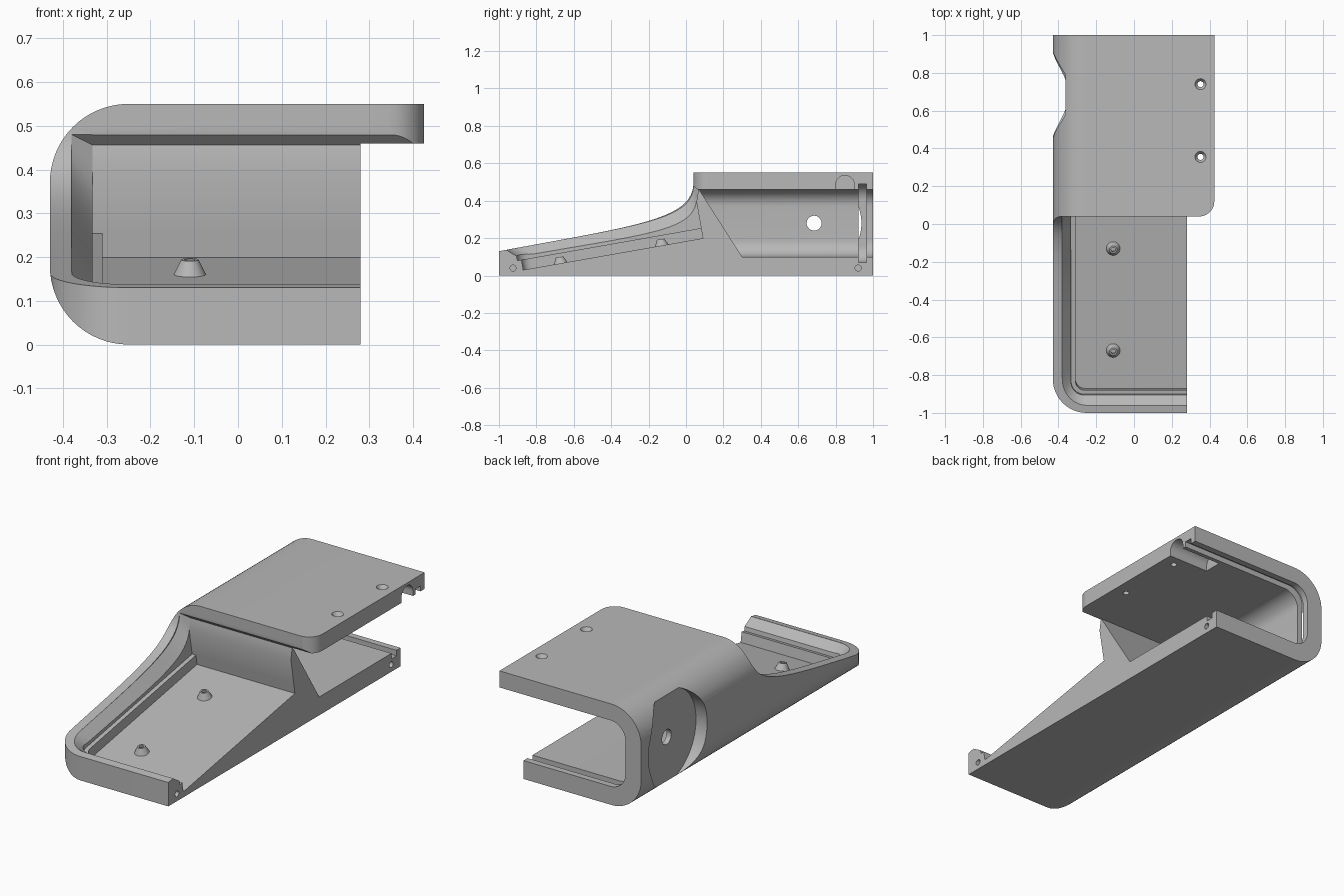
import bpy, bmesh, math
from mathutils import Vector, Matrix
from mathutils.geometry import interpolate_bezier

cube = bpy.data.objects.get("Cube")
if cube:
    bpy.data.objects.remove(cube)

grey = bpy.data.materials.new("plain grey")
grey.use_nodes = True
grey.diffuse_color = (0.48, 0.48, 0.48, 1)
grey.node_tree.nodes["Principled BSDF"].inputs["Base Color"].default_value = grey.diffuse_color


def loft(name, rings, caps=None, matrix=None):
    """Skin a row of equal rings and close both ends."""
    bm = bmesh.new()
    rows = [[bm.verts.new(p) for p in ring] for ring in rings]
    n = len(rows[0])
    for a, b in zip(rows, rows[1:]):
        for i in range(n):
            j = (i + 1) % n
            bm.faces.new((a[i], a[j], b[j], b[i]))
    for row in (rows[0], rows[-1]):
        for cap in caps or [range(n)]:
            bm.faces.new([row[i] for i in cap])
    if matrix:
        bm.transform(matrix)
    bmesh.ops.recalc_face_normals(bm, faces=bm.faces)
    mesh = bpy.data.meshes.new(name)
    bm.to_mesh(mesh)
    bm.free()
    mesh.materials.append(grey)
    obj = bpy.data.objects.new(name, mesh)
    bpy.context.collection.objects.link(obj)
    return obj


def prism(name, pts, axis, lo, hi, matrix=None):
    """Extrude a flat outline along one axis."""
    def place(p, h):
        return {"x": (h, p[0], p[1]), "y": (p[0], h, p[1]), "z": (p[0], p[1], h)}[axis]
    return loft(name, [[place(p, h) for p in pts] for h in (lo, hi)], matrix=matrix)


def rounded(corners, steps=12):
    """Outline from (u, v, radius) right-angled corners."""
    out = []
    for i, (u, v, r) in enumerate(corners):
        p = Vector((u, v))
        if not r:
            out.append(p)
            continue
        a = (Vector(corners[i - 1][:2]) - p).normalized()
        b = (Vector(corners[(i + 1) % len(corners)][:2]) - p).normalized()
        c = p + (a + b) * r
        for k in range(steps + 1):
            t = math.pi / 2 * k / steps
            out.append(c - r * (b * math.cos(t) + a * math.sin(t)))
    return out


def circle(u, v, r, n=32):
    return [(u + r * math.cos(2 * math.pi * k / n), v + r * math.sin(2 * math.pi * k / n))
            for k in range(n)]


def boolean(body, cutter, operation="DIFFERENCE"):
    cutter.hide_render = True
    mod = body.modifiers.new("cut", "BOOLEAN")
    mod.operation, mod.solver, mod.object = operation, "EXACT", cutter
    bpy.context.view_layer.objects.active = body
    bpy.ops.object.modifier_apply(modifier=mod.name)
    bpy.data.objects.remove(cutter)


def bezier(p, t):
    s = 1 - t
    w = (s ** 3, 3 * s * s * t, 3 * s * t * t, t ** 3)
    return (sum(k * q[0] for k, q in zip(w, p)), sum(k * q[1] for k, q in zip(w, p)))


# Outer shell: side section with overhanging top, trimmed by the plan outline
shell = prism("shell", rounded([(0.28, 0, 0), (0.28, 0.46, 0), (0.425, 0.46, 0),
                                (0.425, 0.55, 0), (-0.43, 0.55, 0.18), (-0.43, 0, 0.18)], 16),
              "y", -1.1, 1)
plan = rounded([(-0.43, 1.1, 0), (-0.43, -1, 0.18), (0.3, -1, 0), (0.3, 0.04, 0),
                (0.425, 0.04, 0.08), (0.425, 1.1, 0)])
boolean(shell, prism("plan", plan, "z", -0.2, 0.8), "INTERSECT")

# Swept front slope
slope = [(-1, 0.13), (-0.25, 0.27), (0.04, 0.30), (0.04, 0.5)]
curve = [bezier(slope, k / 32) for k in range(33)]
boolean(shell, prism("slope", [(-1.2, 0.09)] + curve + [(0.04, 0.8), (-1.2, 0.8)],
                     "x", -0.7, 0.7))


# Rear cavity with a leaning front wall, and the groove near the back
def cavity_section(grow):
    return rounded([(0.6, 0.1 - grow, 0), (0.6, 0.46 + grow, 0),
                    (-0.335 - grow, 0.46 + grow, 0.09), (-0.335 - grow, 0.1 - grow, 0.09)])


section = cavity_section(0)
boolean(shell, loft("cavity", [[(x, 0.3 - (z - 0.1) * 0.64, z) for x, z in section],
                               [(x, 1.1, z) for x, z in section]]))
boolean(shell, prism("groove", cavity_section(0.03), "y", 0.922, 0.965))

# Sloping front tray: upper recess, then a narrower lower pocket
tilt = Matrix.Translation((0, -0.87, 0.03)) @ Matrix.Rotation(math.radians(10), 4, "X")
for name, left, front, radius, lo, hi in (("recess", -0.333, -0.022, 0.07, 0.055, 0.5),
                                          ("pocket", -0.31, 0, 0.05, 0, 0.08)):
    outline = rounded([(0.6, front, 0), (0.6, 0.975, 0), (left, 0.975, 0), (left, front, radius)])
    boolean(shell, prism(name, outline, "z", lo, hi, tilt))

# Bevel between the rim and the tray walls
rim = [(-0.96, 0.137), (-0.25, 0.27), (0.04, 0.30), (0.04, 0.48)]
inner = [(-0.9, 0.1), (-0.2, 0.225), (0.055, 0.235), (0.058, 0.42)]


def left_edge(y, front, width, start=-0.82):
    if y >= start:
        return -0.25 - width
    return -0.25 - width * math.sqrt(max(0, 1 - ((y - start) / (front - start)) ** 2))


rows = []
for k in range(41):
    t = (k / 40) ** 2
    rows.append((bezier(rim, t), bezier(inner, t)))
rows[-1] = (rows[-1][0], (0.066, 0.456))
rings = []
for (y, z), (yi, zi) in rows:
    xo, xi = left_edge(y, -0.96, 0.13), left_edge(yi, -0.9, 0.083)
    rings.append([(xo, y, 0.8), (xo, y, z), (xi, yi, zi),
                  (0.6, yi, zi), (0.6, y, z), (0.6, y, 0.8)])
boolean(shell, loft("bevel", rings, caps=[(0, 1, 4, 5), (1, 2, 3, 4)]))

# Round dish and through hole in the left wall
boolean(shell, prism("dish", circle(0.685, 0.28, 0.253, 64), "x", -0.7, -0.363))
boolean(shell, prism("wall_hole", circle(0.685, 0.28, 0.04), "x", -0.7, 0))

# Screw holes in the lower side faces
for y in (-0.925, 0.92):
    boolean(shell, prism("side_hole", circle(y, 0.04, 0.016), "x", 0.13, 0.5))

# Countersunk holes in the top plate
for y in (0.355, 0.74):
    levels = ((0.016, 0.4), (0.016, 0.53), (0.03, 0.551), (0.03, 0.6))
    boolean(shell, loft("top_hole", [[(u, v, z) for u, v in circle(0.352, y, r)]
                                     for r, z in levels]))

# Arched slot under the overhanging plate
arch = rounded([(0.8, 0.4, 0), (0.9, 0.4, 0), (0.9, 0.535, 0.0499), (0.8, 0.535, 0.0499)])
boolean(shell, prism("slot", arch, "x", 0.18, 0.6))

# Hollow conical pegs on the tray floor
parts = [shell]
for label, y in (("front", -0.67), ("rear", -0.13)):
    place = (Matrix.Translation((-0.11, y, 0.03 + (y + 0.87) * math.tan(math.radians(10))))
             @ Matrix.Rotation(math.radians(10), 4, "X"))
    levels = ((0.039, -0.005), (0.02, 0.034), (0.012, 0.034), (0.012, 0.012))
    parts.append(loft(label + "_peg", [[(u, v, z) for u, v in circle(0, 0, r)]
                                       for r, z in levels], matrix=place))

# Smooth curved faces, keep edges crisp
bpy.ops.object.select_all(action="DESELECT")
for part in parts:
    part.select_set(True)
bpy.context.view_layer.objects.active = shell
bpy.ops.object.shade_smooth_by_angle(angle=math.radians(25))
